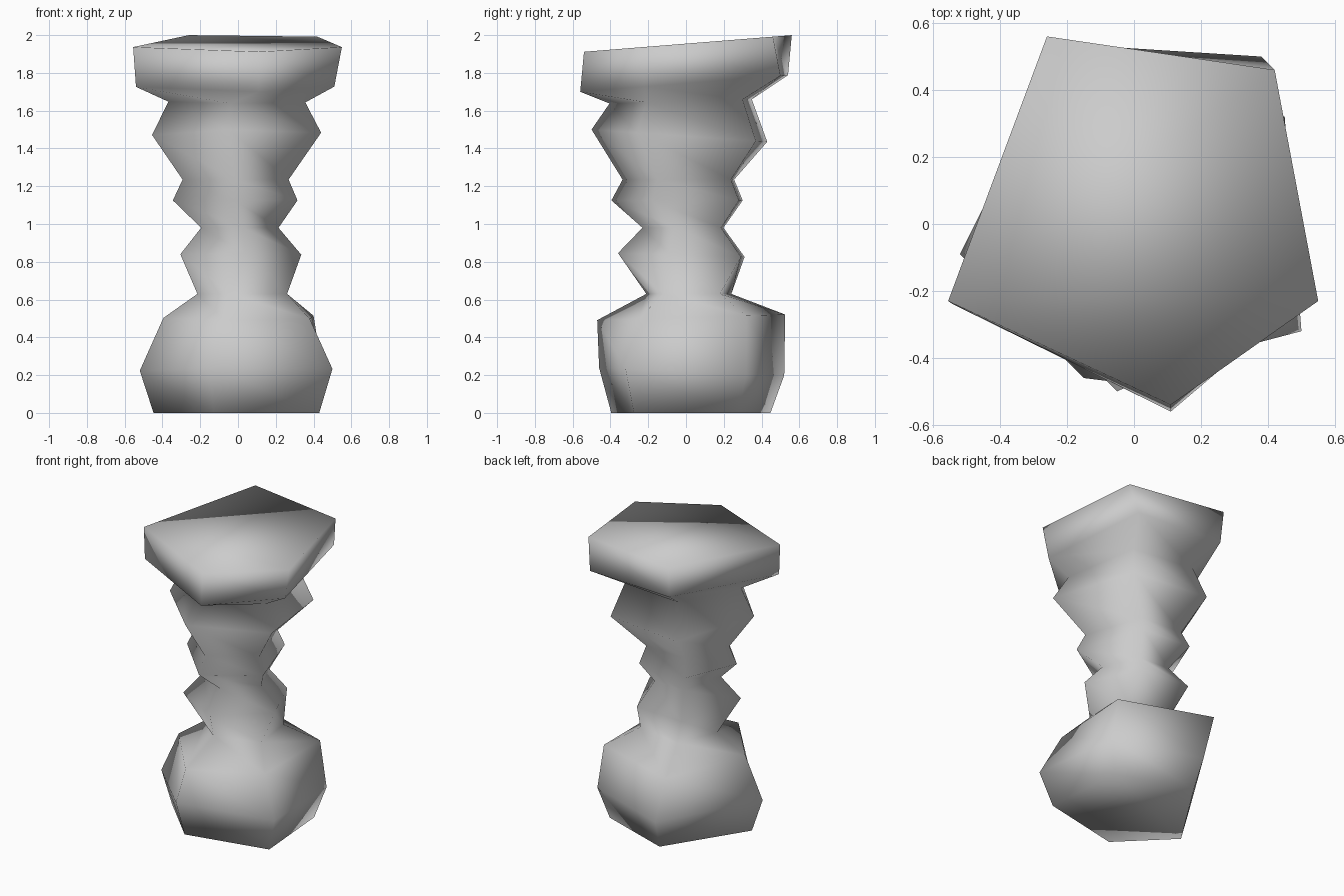
import bpy
import bmesh

cube = bpy.data.objects.get("Cube")
if cube:
    bpy.data.objects.remove(cube, do_unlink=True)

# Five-sided cross-sections, clockwise from the back corner
foot = [(-.13, .52), (.45, .32), (.5, -.32), (-.15, -.46), (-.52, -.09)]
shoulder = [(-.21, .525), (.4, .32), (.38, -.25), (-.07, -.47), (-.395, -.08)]
waist = [(-.1, .24), (.22, .18), (.26, -.12), (-.04, -.21), (-.215, -.03)]
lower_bulge = [(-.18, .31), (.17, .29), (.335, -.08), (.04, -.36), (-.305, -.16)]
middle_bulge = [(-.2, .3), (.16, .28), (.315, -.18), (-.02, -.395), (-.345, -.06)]
upper_bulge = [(-.23, .43), (.315, .37), (.44, -.26), (-.05, -.5), (-.455, -.09)]
cap_rim = [(-.25, .54), (.38, .5), (.51, -.22), (.11, -.56), (-.54, -.24)]
cap_top = [(-.26, .56), (.42, .46), (.55, -.23), (.11, -.54), (-.555, -.23)]

# Stack from the floor up: section, scale, height, slope towards the back
stack = [
    (foot, .86, 0, 0),
    (foot, 1, .22, -.04),
    (shoulder, 1, .505, .03),
    (waist, 1, .63, 0),
    (lower_bulge, 1, .835, -.03),
    (lower_bulge, .64, .98, 0),
    (middle_bulge, 1, 1.125, 0),
    (middle_bulge, .85, 1.235, 0),
    (upper_bulge, 1, 1.465, -.07),
    (upper_bulge, .81, 1.65, .03),
    (cap_rim, 1, 1.745, .08),
    (cap_top, 1, 1.955, .08),
]


def loft(name, layers, material):
    """Join a stack of sections into one closed, smooth solid."""
    bm = bmesh.new()
    rings = []
    for section, scale, height, slope in layers:
        rings.append([bm.verts.new((x * scale, y * scale, height + slope * y * scale))
                      for x, y in section])
    for low, high in zip(rings, rings[1:]):
        for i in range(len(low)):
            j = (i + 1) % len(low)
            bm.faces.new((low[i], low[j], high[j], high[i]))
    bm.faces.new(rings[0])
    bm.faces.new(rings[-1])
    bmesh.ops.recalc_face_normals(bm, faces=bm.faces)
    for face in bm.faces:
        face.smooth = True
    mesh = bpy.data.meshes.new(name)
    bm.to_mesh(mesh)
    bm.free()
    mesh.materials.append(material)
    obj = bpy.data.objects.new(name, mesh)
    bpy.context.collection.objects.link(obj)
    return obj


# Plain grey stone
stone = bpy.data.materials.new("grey_stone")
stone.use_nodes = True
colour = (.6, .6, .6, 1)
stone.diffuse_color = colour
stone.node_tree.nodes["Principled BSDF"].inputs["Base Color"].default_value = colour

loft("pedestal", stack, stone)
